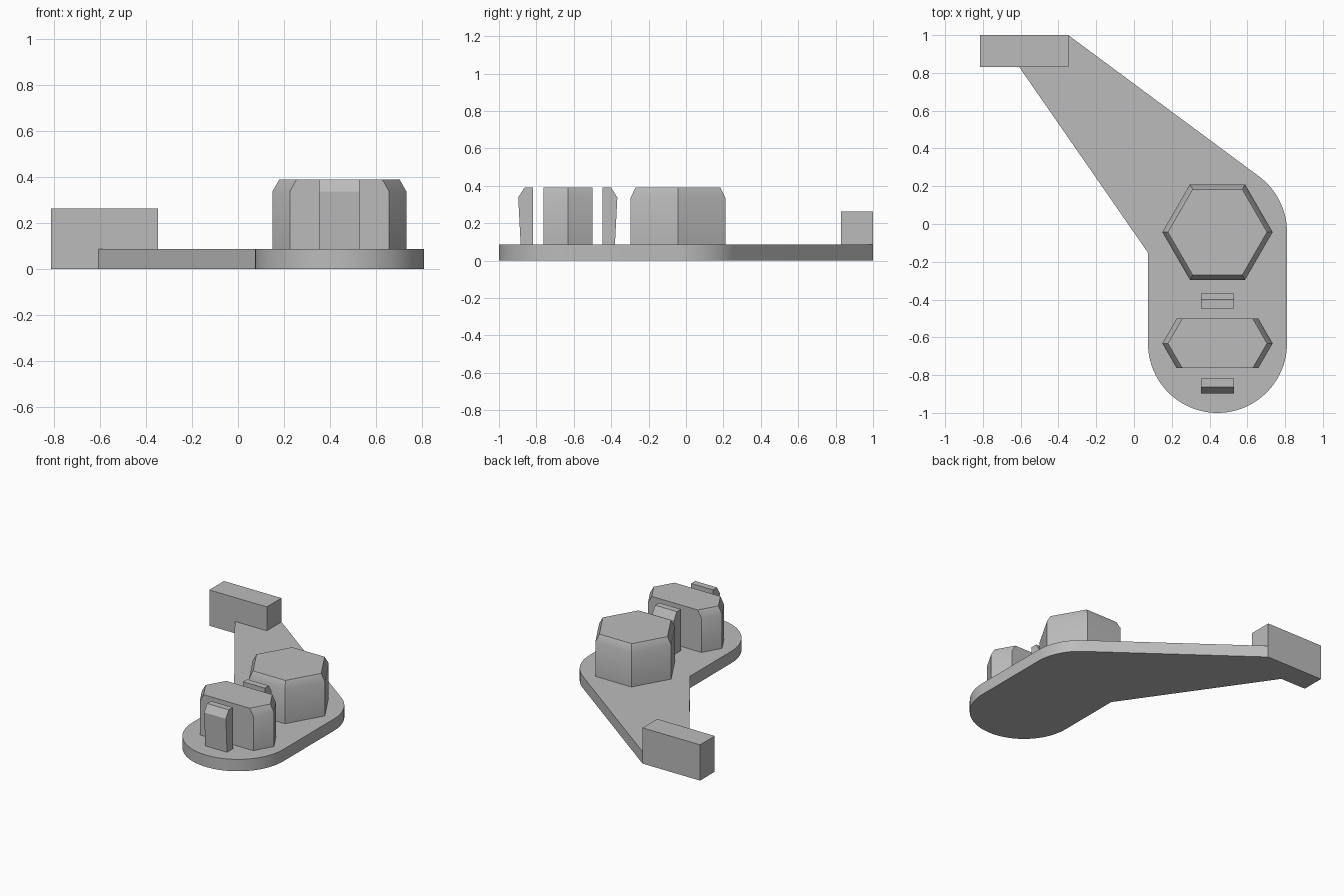
import bpy
import bmesh
from math import sin, cos, pi, radians, sqrt

if "Cube" in bpy.data.objects:
    bpy.data.objects.remove(bpy.data.objects["Cube"])

grey = bpy.data.materials.new("plain_grey")
grey.use_nodes = True
grey.diffuse_color = (0.5, 0.5, 0.5, 1)
grey.node_tree.nodes["Principled BSDF"].inputs["Base Color"].default_value = (0.5, 0.5, 0.5, 1)

CX = 0.442            # centre line of the rounded plate
PLATE = 0.087         # plate thickness
SHOULDER, TOP = 0.337, 0.39


def loft(name, sections):
    """Solid through stacked outlines, each given as (height, points)."""
    bm = bmesh.new()
    rings = [[bm.verts.new((x, y, z)) for x, y in pts] for z, pts in sections]
    bm.faces.new(rings[0][::-1])
    bm.faces.new(rings[-1])
    n = len(rings[0])
    for low, high in zip(rings, rings[1:]):
        for i in range(n):
            j = (i + 1) % n
            bm.faces.new((low[i], low[j], high[j], high[i]))
    bmesh.ops.recalc_face_normals(bm, faces=bm.faces)
    mesh = bpy.data.meshes.new(name)
    bm.to_mesh(mesh)
    bm.free()
    mesh.materials.append(grey)
    obj = bpy.data.objects.new(name, mesh)
    bpy.context.collection.objects.link(obj)
    bpy.ops.object.select_all(action="DESELECT")
    obj.select_set(True)
    bpy.context.view_layer.objects.active = obj
    bpy.ops.object.shade_smooth_by_angle(angle=radians(30))
    return obj


def arc(cy, r, start, end, steps):
    angles = [radians(start + (end - start) * i / steps) for i in range(steps + 1)]
    return [(CX + r * cos(a), cy + r * sin(a)) for a in angles]


def rect(x0, x1, y0, y1):
    return [(x0, y0), (x1, y0), (x1, y1), (x0, y1)]


def hexagon(cy, r, half):
    """Hexagon with points along x, cut flat at half its depth."""
    s = r - half / sqrt(3)
    pts = [(r, 0), (s, half), (-s, half), (-r, 0), (-s, -half), (s, -half)]
    return [(CX + x, cy + y) for x, y in pts]


# Rounded plate with its slanting arm
outline = arc(-0.632, 0.368, 180, 360, 48) + arc(-0.043, 0.368, 0, 53.8, 16)
outline += [(-0.348, 1), (-0.348, 0.83), (-0.607, 0.83), (0.074, -0.152)]
loft("base_plate", [(0, outline), (PLATE, outline)])

# Block at the end of the arm
block = rect(-0.814, -0.348, 0.83, 1)
loft("arm_end_block", [(0, block), (0.262, block)])

# Full hexagonal boss, chamfered all round
R, R_TOP = 0.292, 0.262
loft("hexagon_boss", [(z, hexagon(-0.043, r, r * sqrt(3) / 2))
                      for z, r in ((PLATE, R), (SHOULDER, R), (TOP, R_TOP))])

# Narrow boss, chamfered on its slanting sides only
loft("narrow_boss", [(z, hexagon(-0.632, r, 0.131))
                     for z, r in ((PLATE, R), (SHOULDER, R), (TOP, R_TOP))])

# Pair of snap clips, leaning outwards to a chamfered tip
for side, name in ((-1, "front_clip"), (1, "rear_clip")):
    sections = []
    for z, outer in ((PLATE, 0.252), (SHOULDER, 0.265), (TOP, 0.232)):
        y0, y1 = sorted((-0.632 + side * 0.185, -0.632 + side * outer))
        sections.append((z, rect(0.354, 0.53, y0, y1)))
    loft(name, sections)
